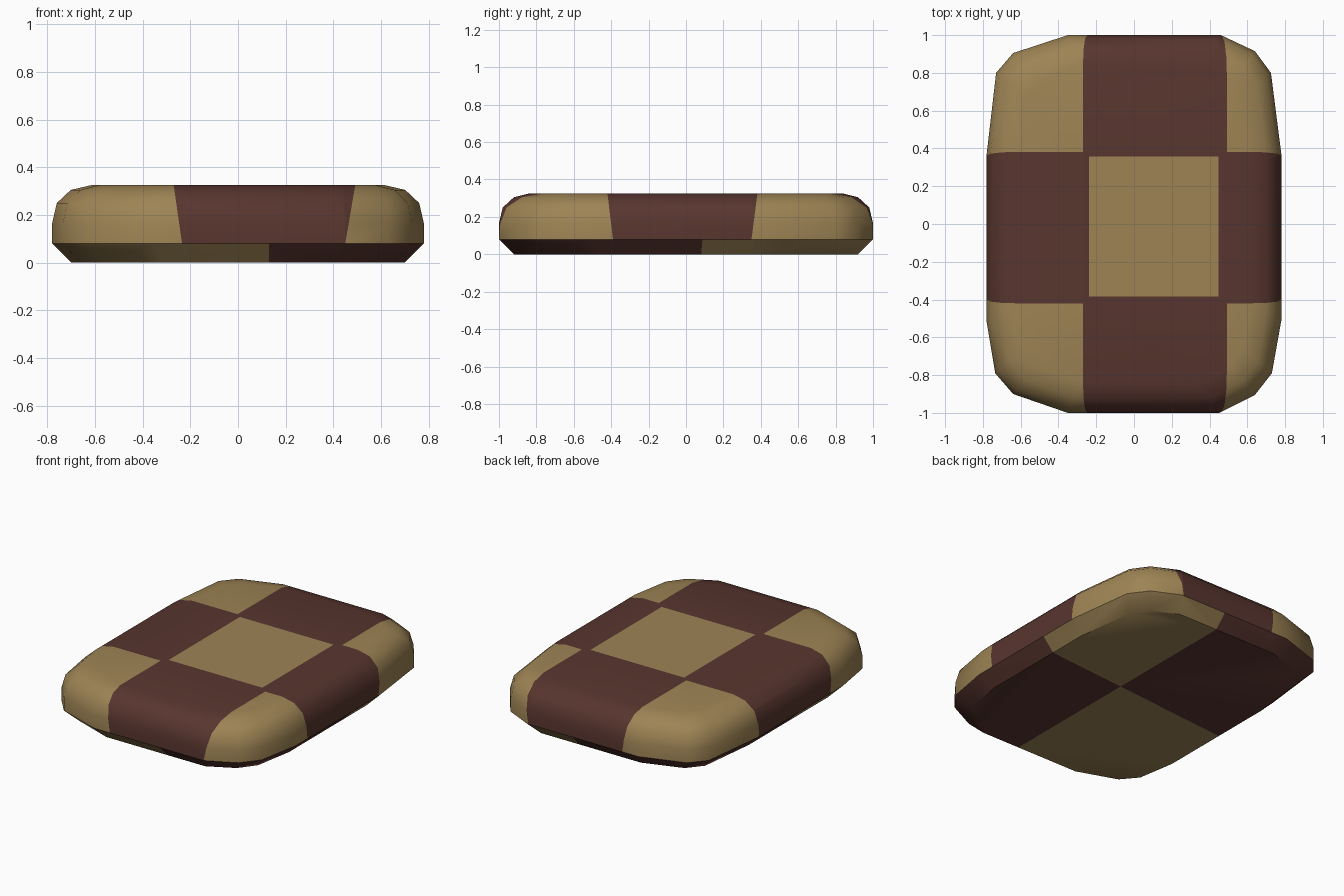
import bpy, bmesh
from mathutils import Vector

if "Cube" in bpy.data.objects:
    bpy.data.objects.remove(bpy.data.objects["Cube"])


def material(name, rgb):
    m = bpy.data.materials.new(name)
    m.diffuse_color = (*rgb, 1)
    m.use_nodes = True
    m.node_tree.nodes["Principled BSDF"].inputs["Base Color"].default_value = m.diffuse_color
    return m


# Outline of the slab seen from above
outline = [(0.46, 1), (-0.35, 1), (-0.64, 0.905), (-0.73, 0.80), (-0.78, 0.37),
           (-0.78, -0.52), (-0.735, -0.79), (-0.64, -0.90), (-0.35, -1), (0.45, -1),
           (0.64, -0.905), (0.73, -0.79), (0.78, -0.51), (0.78, 0.37), (0.725, 0.80), (0.64, 0.915)]
# Rings: height, x scale, y scale
rings = [(0, 0.897, 0.92), (0.08, 1, 1), (0.165, 1, 1), (0.25, 0.975, 0.98),
         (0.305, 0.90, 0.92), (0.325, 0.79, 0.84)]

bm = bmesh.new()
loops = [[bm.verts.new((x * sx, y * sy, z)) for x, y in outline] for z, sx, sy in rings]
n = len(outline)
for a, b in zip(loops, loops[1:]):
    for i in range(n):
        j = (i + 1) % n
        bm.faces.new((a[i], a[j], b[j], b[i]))
bm.faces.new(loops[-1])
bm.faces.new(loops[0][::-1])
bmesh.ops.recalc_face_normals(bm, faces=bm.faces)


def is_upper(f):
    return f.calc_center_median().z > 0.081


def cut(upper, co, no):
    faces = [f for f in bm.faces if is_upper(f) == upper]
    geom = set(faces)
    for f in faces:
        geom.update(f.edges)
        geom.update(f.verts)
    bmesh.ops.bisect_plane(bm, geom=list(geom), plane_co=co, plane_no=no, dist=1e-5)


def slanted(axis, top, low):
    # plane passing through one value at the top and another at the lower rim
    slope = (top - low) / 0.245
    co, no = Vector((0, 0, 0.325)), Vector((0, 0, -slope))
    co[axis], no[axis] = top, 1
    return co, no


# Wide strips across the top and sides, and the smaller middle square
strips = [slanted(0, -0.27, -0.235), slanted(0, 0.492, 0.45),
          slanted(1, -0.42, -0.39), slanted(1, 0.382, 0.35)]
square = [slanted(0, -0.237, -0.237), slanted(0, 0.447, 0.447),
          slanted(1, -0.385, -0.385), slanted(1, 0.358, 0.358)]
for co, no in strips + square:
    cut(True, co, no)

# Two by two checker underneath
under = [(Vector((0.13, 0, 0)), Vector((1, 0, 0))),
         (Vector((0.13, 0.03, 0)), Vector((-0.09, 1, 0)))]
for co, no in under:
    cut(False, co, no)


def side(plane, p):
    return (p - plane[0]).dot(plane[1]) > 0


for f in bm.faces:
    c = f.calc_center_median()
    if is_upper(f):
        in_x = side(strips[0], c) and not side(strips[1], c)
        in_y = side(strips[2], c) and not side(strips[3], c)
        middle = (side(square[0], c) and not side(square[1], c)
                  and side(square[2], c) and not side(square[3], c))
        tan = middle or not (in_x or in_y)
    else:
        tan = side(under[0], c) == side(under[1], c)
    f.material_index = 0 if tan else 1

me = bpy.data.meshes.new("checkered_biscuit")
bm.to_mesh(me)
bm.free()
me.materials.append(material("tan", (0.34, 0.23, 0.09)))
me.materials.append(material("dark brown", (0.098, 0.036, 0.028)))
ob = bpy.data.objects.new("checkered_biscuit", me)
bpy.context.collection.objects.link(ob)
bpy.context.view_layer.objects.active = ob
ob.select_set(True)
bpy.ops.object.shade_smooth_by_angle(angle=0.70)
